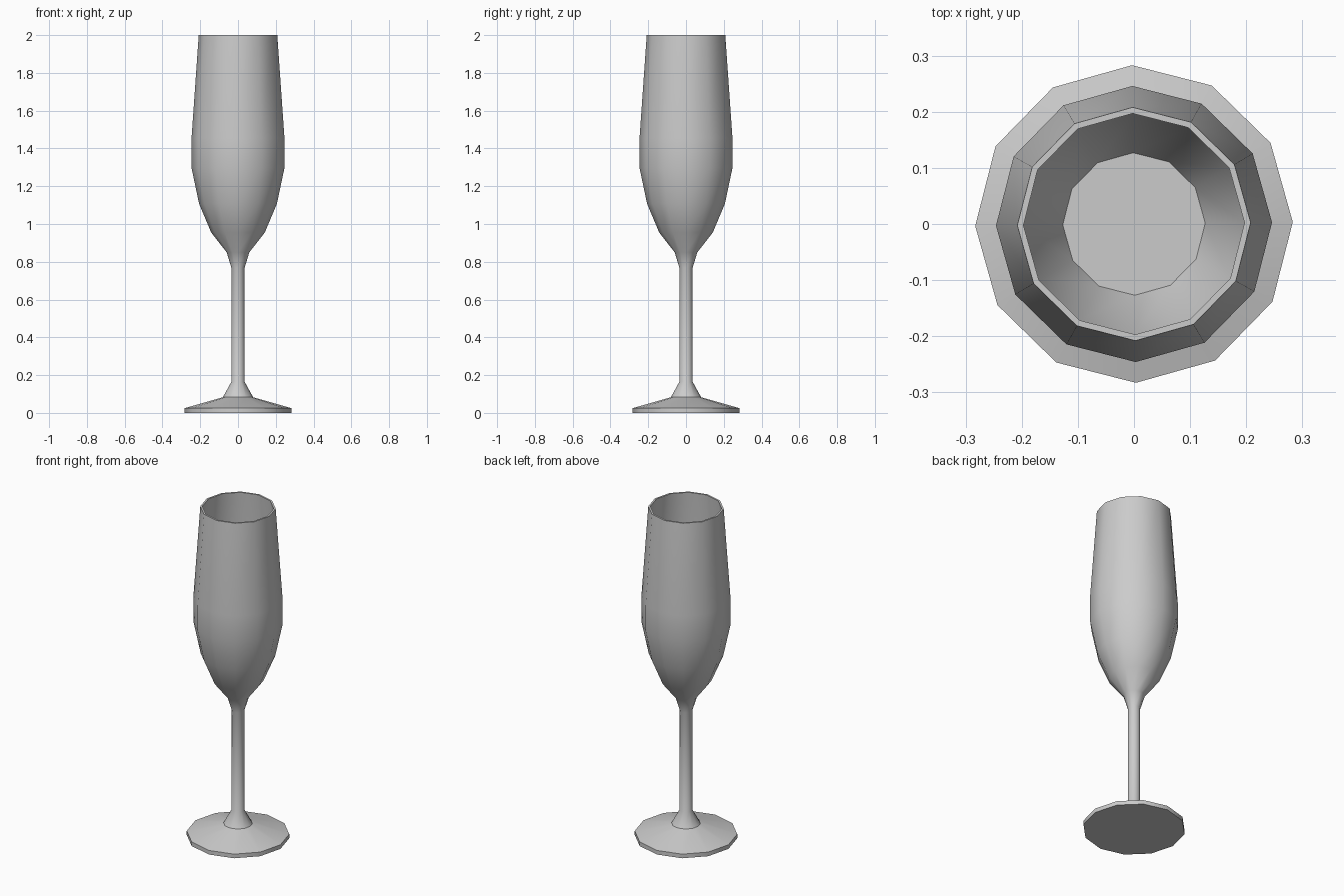
import bpy, bmesh, math

cube = bpy.data.objects.get("Cube")
if cube:
    bpy.data.objects.remove(cube, do_unlink=True)

SIDES = 12
TURN = math.radians(0.7)

mat = bpy.data.materials.new("pale_grey")
mat.use_nodes = True
COLOR = (0.6, 0.6, 0.6, 1)
mat.diffuse_color = COLOR
mat.node_tree.nodes["Principled BSDF"].inputs["Base Color"].default_value = COLOR


def lathe(name, profile):
    """Revolve (radius, height) points and cap both ends."""
    bm = bmesh.new()
    rings = []
    for r, z in profile:
        rings.append([bm.verts.new((r * math.cos(TURN + math.tau * i / SIDES),
                                    r * math.sin(TURN + math.tau * i / SIDES), z))
                      for i in range(SIDES)])
    for a, b in zip(rings, rings[1:]):
        for i in range(SIDES):
            j = (i + 1) % SIDES
            bm.faces.new((a[i], a[j], b[j], b[i]))
    bm.faces.new(rings[0])
    bm.faces.new(rings[-1])
    bmesh.ops.recalc_face_normals(bm, faces=bm.faces)
    mesh = bpy.data.meshes.new(name)
    bm.to_mesh(mesh)
    bm.free()
    mesh.materials.append(mat)
    obj = bpy.data.objects.new(name, mesh)
    bpy.context.collection.objects.link(obj)
    bpy.ops.object.select_all(action="DESELECT")
    obj.select_set(True)
    bpy.context.view_layer.objects.active = obj
    bpy.ops.object.shade_smooth_by_angle(angle=math.radians(38))
    return obj


# Foot, stem and outer bowl, from the ground up to the rim
outside = [(0.283, 0), (0.283, 0.025), (0.08, 0.083), (0.035, 0.165),
           (0.035, 0.768), (0.06, 0.85), (0.142, 0.955), (0.206, 1.107),
           (0.246, 1.297), (0.246, 1.455), (0.208, 2.0)]
# Inner bowl, from the rim down to its flat floor
inside = [(0.197, 2.0), (0.235, 1.455), (0.235, 1.297), (0.195, 1.107),
          (0.127, 0.96)]

lathe("flute_glass", outside + inside)
